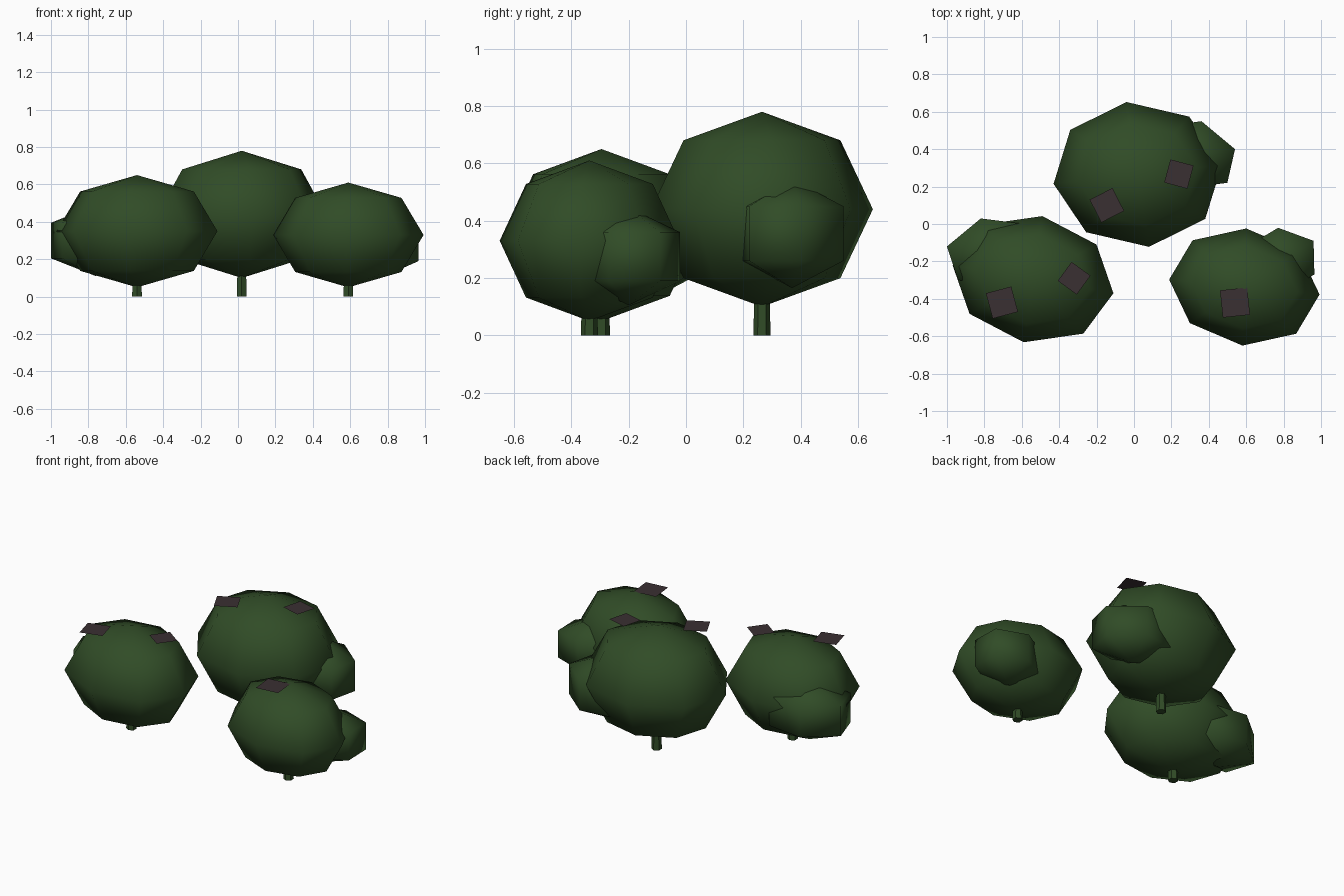
import bpy, bmesh, math
from mathutils import Matrix, Vector

if "Cube" in bpy.data.objects:
    bpy.data.objects.remove(bpy.data.objects["Cube"])


def material(name, color):
    m = bpy.data.materials.new(name)
    m.diffuse_color = (*color, 1)
    m.use_nodes = True
    m.node_tree.nodes["Principled BSDF"].inputs["Base Color"].default_value = m.diffuse_color
    return m


GREEN = material("leaf_green", (0.030, 0.072, 0.020))
BROWN = material("dark_brown", (0.042, 0.029, 0.032))


def add_object(name, bm, mat, smooth=False):
    mesh = bpy.data.meshes.new(name)
    bm.to_mesh(mesh)
    bm.free()
    mesh.materials.append(mat)
    for p in mesh.polygons:
        p.use_smooth = smooth
    obj = bpy.data.objects.new(name, mesh)
    bpy.context.collection.objects.link(obj)
    return obj


def blob(name, center, u, v, height, sides, rings):
    """Coarse ball stretched along the plan vectors u and v."""
    bm = bmesh.new()
    bmesh.ops.create_uvsphere(bm, u_segments=sides, v_segments=rings, radius=1)
    # turn one corner onto the u direction
    rim = max(bm.verts, key=lambda p: p.co.xy.length).co
    bm.transform(Matrix.Rotation(-math.atan2(rim.y, rim.x), 4, 'Z'))
    bm.transform(Matrix(((u[0], v[0], 0, center[0]),
                         (u[1], v[1], 0, center[1]),
                         (0, 0, height, center[2]),
                         (0, 0, 0, 1))))
    add_object(name, bm, GREEN, True)


def trunk(name, x, y, top):
    bm = bmesh.new()
    bmesh.ops.create_cone(bm, cap_ends=True, segments=6, radius1=0.03,
                          radius2=0.02, depth=top)
    bm.transform(Matrix.Translation((x, y, top / 2)))
    add_object(name, bm, GREEN)


def plate(name, x, y, z, size, angle):
    bm = bmesh.new()
    bmesh.ops.create_grid(bm, x_segments=1, y_segments=1, size=size / 2)
    bm.transform(Matrix.Translation((x, y, z))
                 @ Matrix.Rotation(math.radians(angle), 4, 'Z'))
    add_object(name, bm, BROWN)


K = 1 / math.sin(math.radians(60))  # lobe rim corners sit 60 degrees off the pole

bushes = {
    "back": dict(
        crown=((0.02, 0.265, 0.44), (0.45, 0.05), (-0.06, 0.387), 0.34),
        lobe=((0.32, 0.37, 0.355), (0.22 * K, 0.03 * K), (-0.08 * K, 0.19 * K), 0.19),
        plates=((-0.145, 0.10, 0.137, 27), (0.24, 0.267, 0.128, -15)), plate_z=0.757),
    "left": dict(
        crown=((-0.54, -0.295, 0.35), (0.43, -0.075), (0.05, 0.337), 0.30),
        lobe=((-0.76, -0.15, 0.30), (0.24 * K, -0.03 * K), (0.07 * K, 0.19 * K), 0.19),
        plates=((-0.706, -0.42, 0.14, 15), (-0.32, -0.29, 0.125, -36)), plate_z=0.63),
    "right": dict(
        crown=((0.59, -0.337, 0.33), (0.402, -0.04), (0.01, 0.313), 0.28),
        lobe=((0.775, -0.20, 0.275), (0.185 * K, 0.11 * K), (-0.112 * K, 0.144 * K), 0.17),
        plates=((0.54, -0.42, 0.146, 6),), plate_z=0.606),
}

for side, b in bushes.items():
    blob(side + "_bush_crown", *b["crown"], 8, 4)
    blob(side + "_bush_lobe", *b["lobe"], 6, 3)
    cx, cy, cz = b["crown"][0]
    trunk(side + "_bush_trunk", cx, cy, cz)
    for i, (x, y, size, angle) in enumerate(b["plates"]):
        plate(f"{side}_bush_plate_{i + 1}", x, y, b["plate_z"], size, angle)
